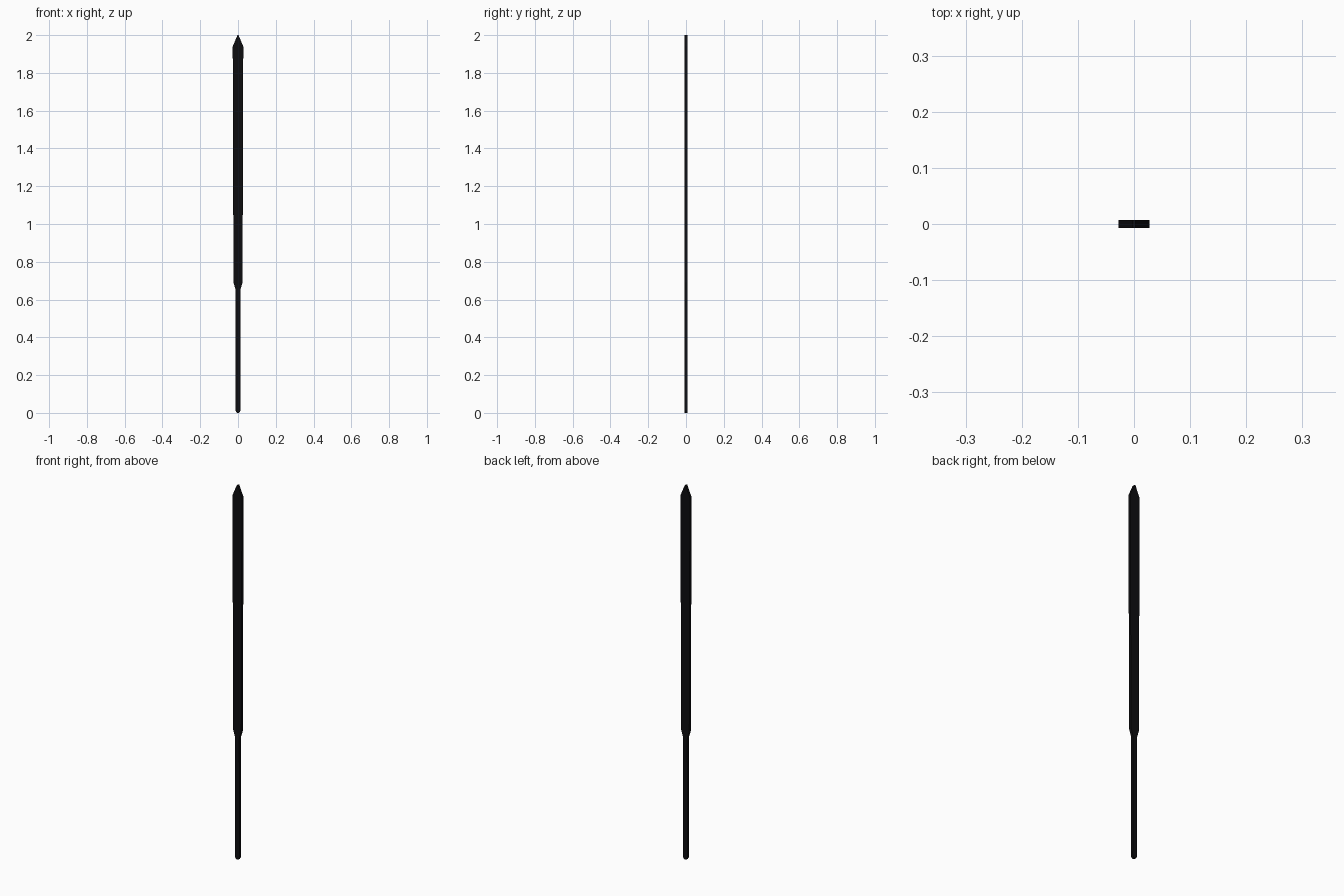
import bpy, bmesh

if "Cube" in bpy.data.objects:
    bpy.data.objects.remove(bpy.data.objects["Cube"])

# Flat pointer: half-width profile (half width, z) from the tail to the tip
HALF_DEPTH = 0.007
profile = [
    (0.006, 0.0), (0.0135, 0.012),                # chamfered tail
    (0.012, 0.65),                                # slim stem
    (0.024, 0.69), (0.028, 1.94),                 # widening blade
    (0.003, 2.0),                                 # pointed tip
]


def make_plate(name, half_profile, half_depth):
    """Mirror the half profile across x = 0 and extrude it along y."""
    outline = half_profile + [(-x, z) for x, z in reversed(half_profile)]
    bm = bmesh.new()
    face = bm.faces.new([bm.verts.new((x, -half_depth, z)) for x, z in outline])
    ext = bmesh.ops.extrude_face_region(bm, geom=[face], use_keep_orig=True)
    moved = [g for g in ext["geom"] if isinstance(g, bmesh.types.BMVert)]
    bmesh.ops.translate(bm, verts=moved, vec=(0, 2 * half_depth, 0))
    bmesh.ops.recalc_face_normals(bm, faces=bm.faces)
    mesh = bpy.data.meshes.new(name)
    bm.to_mesh(mesh)
    bm.free()
    obj = bpy.data.objects.new(name, mesh)
    bpy.context.collection.objects.link(obj)
    return obj


# Black finish
black = bpy.data.materials.new("black")
black.diffuse_color = (0.004, 0.004, 0.005, 1)
black.use_nodes = True
black.node_tree.nodes["Principled BSDF"].inputs["Base Color"].default_value = black.diffuse_color

pointer = make_plate("pointer_hand", profile, HALF_DEPTH)
pointer.data.materials.append(black)
